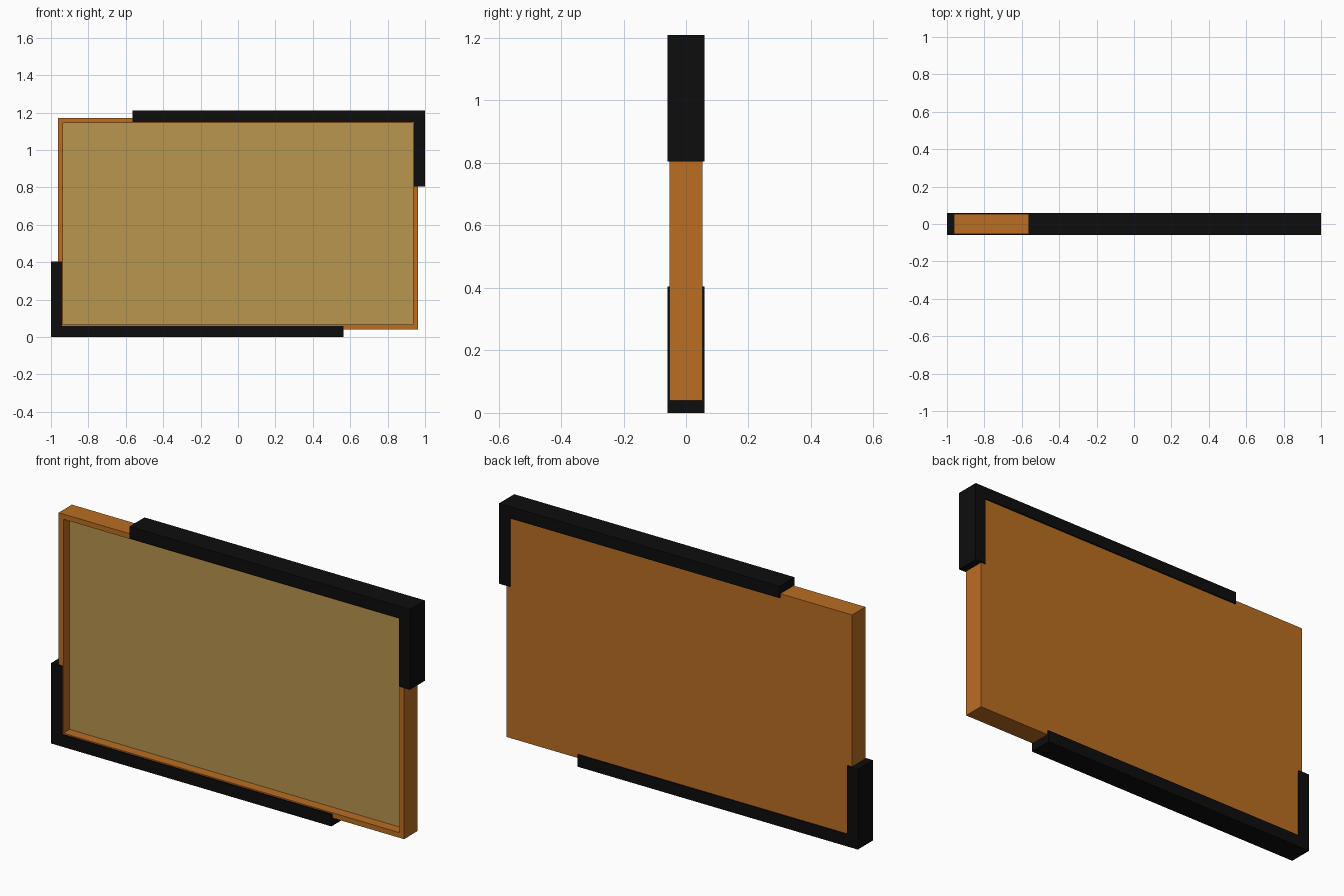
import bpy
import bmesh

old = bpy.data.objects.get("Cube")
if old:
    bpy.data.objects.remove(old, do_unlink=True)


def make_material(name, rgb):
    mat = bpy.data.materials.new(name)
    mat.use_nodes = True
    color = (*rgb, 1)
    mat.diffuse_color = color
    mat.node_tree.nodes["Principled BSDF"].inputs["Base Color"].default_value = color
    return mat


def finish(name, bm, *materials):
    bmesh.ops.recalc_face_normals(bm, faces=bm.faces)
    mesh = bpy.data.meshes.new(name)
    bm.to_mesh(mesh)
    bm.free()
    for mat in materials:
        mesh.materials.append(mat)
    obj = bpy.data.objects.new(name, mesh)
    bpy.context.collection.objects.link(obj)
    return obj


def extruded_profile(points, half_depth):
    """Prism from an x-z outline, centred on y = 0."""
    bm = bmesh.new()
    face = bm.faces.new([bm.verts.new((x, -half_depth, z)) for x, z in points])
    out = bmesh.ops.extrude_face_region(bm, geom=[face])
    verts = [g for g in out["geom"] if isinstance(g, bmesh.types.BMVert)]
    bmesh.ops.translate(bm, verts=verts, vec=(0, 2 * half_depth, 0))
    return bm


wood = make_material("orange wood", (0.49, 0.155, 0.016))
cork = make_material("tan board", (0.48, 0.305, 0.078))
black = make_material("black trim", (0.004, 0.004, 0.004))

HEIGHT = 1.21
MARGIN = 0.037      # trim standing proud of the frame
RIM = 0.037         # width of the wooden rim
RECESS = 0.05
TRIM = 0.06

# Wooden frame with the recessed board on its front
w = 1 - MARGIN
low, high = MARGIN + 0.003, HEIGHT - MARGIN - 0.003
bm = extruded_profile([(-w, low), (w, low), (w, high), (-w, high)], 0.053)
bmesh.ops.recalc_face_normals(bm, faces=bm.faces)
front = min(bm.faces, key=lambda f: f.calc_center_median().y)
bmesh.ops.inset_region(bm, faces=[front], thickness=RIM)
panel = bmesh.ops.extrude_discrete_faces(bm, faces=[front])["faces"][0]
bmesh.ops.translate(bm, verts=panel.verts, vec=(0, RECESS, 0))
panel.material_index = 1
finish("framed_board", bm, wood, cork)

# L-shaped corner trims, the second turned half way round the board centre
corner = [(-1, 0), (0.563, 0), (0.563, TRIM), (TRIM - 1, TRIM),
          (TRIM - 1, 0.405), (-1, 0.405)]
finish("lower_right_trim", extruded_profile(corner, 0.06), black)
turned = [(-x, HEIGHT - z) for x, z in corner]
finish("upper_left_trim", extruded_profile(turned, 0.06), black)
